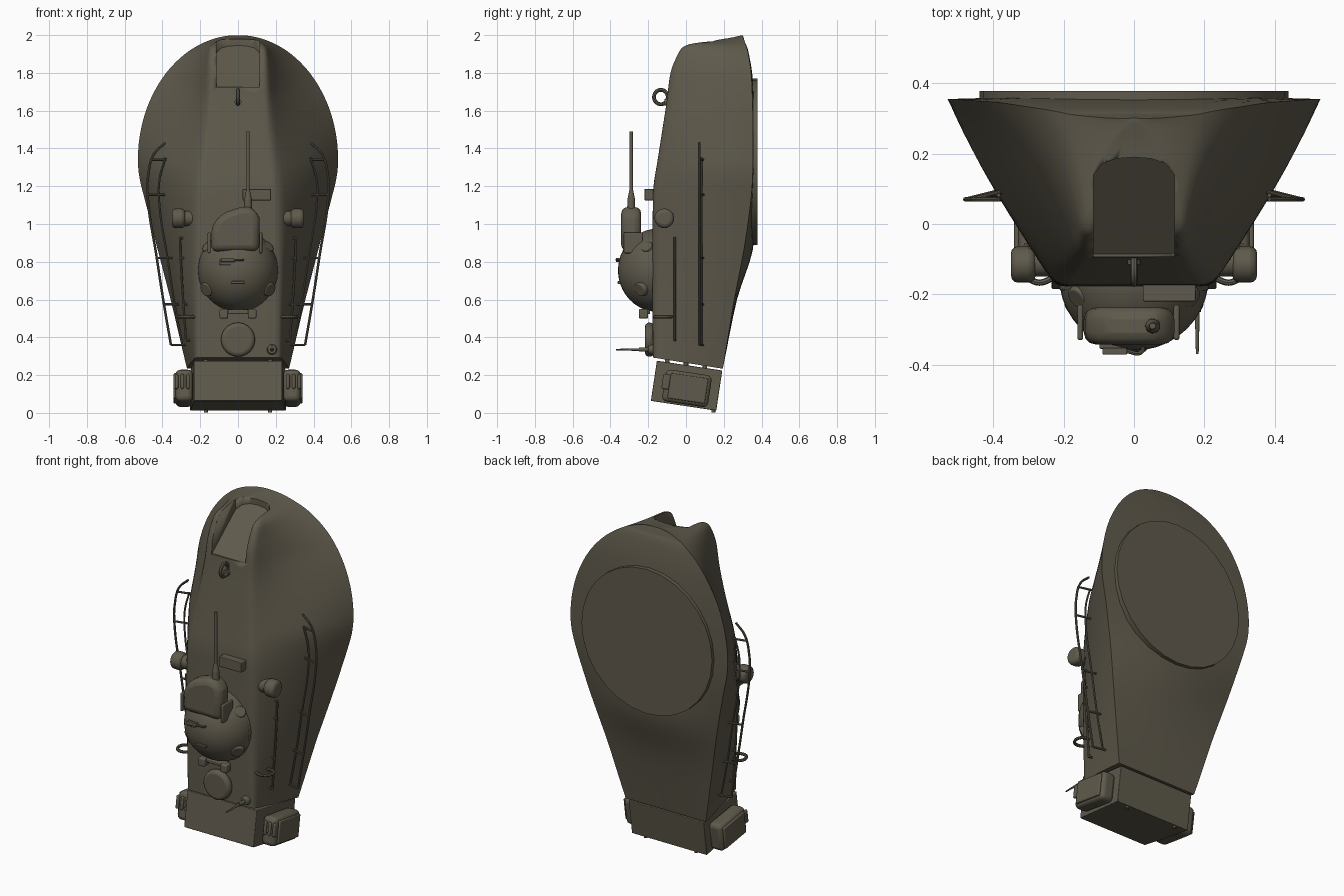
import bpy, bmesh, math
from mathutils import Vector, Matrix

if "Cube" in bpy.data.objects:
    bpy.data.objects.remove(bpy.data.objects["Cube"])

olive = bpy.data.materials.new("olive drab")
olive.use_nodes = True
olive.diffuse_color = (0.115, 0.102, 0.072, 1)
olive.node_tree.nodes["Principled BSDF"].inputs["Base Color"].default_value = olive.diffuse_color


def finish(name, bm, bevel=0, angle=35):
    bmesh.ops.recalc_face_normals(bm, faces=bm.faces)
    mesh = bpy.data.meshes.new(name)
    bm.to_mesh(mesh)
    bm.free()
    mesh.materials.append(olive)
    ob = bpy.data.objects.new(name, mesh)
    bpy.context.collection.objects.link(ob)
    if bevel:
        mod = ob.modifiers.new("bevel", "BEVEL")
        mod.width, mod.segments, mod.limit_method = bevel, 3, "ANGLE"
    bpy.ops.object.select_all(action="DESELECT")
    ob.select_set(True)
    bpy.context.view_layer.objects.active = ob
    bpy.ops.object.shade_smooth_by_angle(angle=math.radians(angle))
    return ob


def box(name, center, size, bevel=0.0, tilt=0, taper=0):
    bm = bmesh.new()
    bmesh.ops.create_cube(bm, size=1)
    for v in bm.verts:
        v.co = Vector(a * b for a, b in zip(v.co, size))
        v.co.x *= 1 + taper * (1 if v.co.y > 0 else -1)
    bm.transform(Matrix.Translation(center) @ Matrix.Rotation(math.radians(tilt), 4, "X"))
    return finish(name, bm, bevel)


def rod(name, start, end, r, r_end=None, bevel=0, sides=20):
    start, end = Vector(start), Vector(end)
    d = end - start
    bm = bmesh.new()
    bmesh.ops.create_cone(bm, cap_ends=True, segments=sides, radius1=r,
                          radius2=r if r_end is None else r_end, depth=d.length)
    bm.transform(Matrix.Translation((start + end) / 2) @ d.to_track_quat("Z", "Y").to_matrix().to_4x4())
    return finish(name, bm, bevel)


def ball(name, center, radii):
    bm = bmesh.new()
    bmesh.ops.create_uvsphere(bm, u_segments=40, v_segments=24, radius=1)
    bm.transform(Matrix.Translation(center) @ Matrix.Diagonal((*radii, 1)))
    return finish(name, bm)


def tube(name, points, r, closed=False):
    # bent bar: a bevelled curve turned into a mesh
    curve = bpy.data.curves.new(name, "CURVE")
    curve.dimensions, curve.bevel_depth, curve.bevel_resolution = "3D", r, 2
    curve.use_fill_caps = True
    spline = curve.splines.new("BEZIER")
    spline.use_cyclic_u = closed
    spline.bezier_points.add(len(points) - 1)
    for bp, p in zip(spline.bezier_points, points):
        bp.co = p
        bp.handle_left_type = bp.handle_right_type = "AUTO"
    temp = bpy.data.objects.new(name + "_path", curve)
    bpy.context.collection.objects.link(temp)
    bpy.context.view_layer.update()
    bm = bmesh.new()
    bm.from_mesh(temp.evaluated_get(bpy.context.evaluated_depsgraph_get()).to_mesh())
    bpy.data.objects.remove(temp)
    return finish(name, bm)


def prism(name, outline, y0, y1, bevel=0):
    # front outline (x, z) pulled along y
    bm = bmesh.new()
    face = bm.faces.new([bm.verts.new((x, y0, z)) for x, z in outline])
    out = bmesh.ops.extrude_face_region(bm, geom=[face])
    bmesh.ops.translate(bm, vec=(0, y1 - y0, 0),
                        verts=[v for v in out["geom"] if isinstance(v, bmesh.types.BMVert)])
    return finish(name, bm, bevel)


# --- Hull: horizontal sections lofted upward ---
# height, front half-width, front y, rim y, back centre y
rows = [(.265, .225, -.175, .195, .195), (.6, .225, -.178, .256, .27), (.86, .225, -.178, .306, .353),
        (1.07, .222, -.176, .337, .363), (1.2, .212, -.172, .35, .364), (1.34, .195, -.15, .355, .365),
        (1.5, .175, -.125, .355, .365), (1.65, .163, -.102, .352, .362), (1.8, .157, -.082, .345, .35),
        (1.9, .152, -.042, .33, .333), (1.94, .142, -.01, .32, .322), (1.96, .12, .06, .312, .313),
        (1.983, .07, .22, .305, .306), (1.999, .004, .295, .3, .301)]


def rim_width(z):
    if z > 1.34:
        return .53 * math.sqrt(1 - ((z - 1.34) / .66) ** 2)
    if z > 1.2:
        return .53 - .92 * (z - 1.34) ** 2
    return .27 + .2587 * (z - .265)


def catmull(a, b, c, d, t):
    return .5 * (2 * b + (c - a) * t + (2 * a - 5 * b + 4 * c - d) * t * t + (3 * b - a - 3 * c + d) * t ** 3)


def bezier(a, b, c, t):
    return a * (1 - t) ** 2 + b * 2 * t * (1 - t) + c * t * t


def half_section(z, wf, yf, yr, yb):
    w = max(rim_width(z), wf + .001)
    # sides bulge low down and hollow out beside the crown ridge
    hollow = min(max((z - 1.5) * 1.5, -.3), .35)
    edge, rim = Vector((wf, yf)), Vector((w, yr))
    bend = ((edge + rim) / 2).lerp(Vector((wf + .1 * (w - wf), yf + .75 * (yr - yf))), hollow)
    side = [bezier(edge, bend, rim, i / 12) for i in range(13)]
    inner = Vector((wf * .85, yf))
    corner = [bezier(inner, edge, side[1], i / 4) for i in range(5)]
    back = [Vector((w * (1 - t), yr + (yb - yr) * math.sin(t * math.pi / 2))) for t in (.1, .25, .5, .75, 1)]
    return [Vector((0, yf)), Vector((wf * .5, yf))] + corner + side[2:] + back


bm = bmesh.new()
rings = []
for i in range(len(rows) - 1):
    quad = [rows[max(i - 1, 0)], rows[i], rows[i + 1], rows[min(i + 2, len(rows) - 1)]]
    for k in range(5 if i == len(rows) - 2 else 4):
        vals = [catmull(*col, k / 4) for col in zip(*quad)]
        z = vals[0]
        half = half_section(*vals)
        loop = half + [Vector((-p.x, p.y)) for p in half[-2:0:-1]]
        slope = .16 * max(0, 1 - (z - .265) / .3)   # slanted underside
        rings.append([bm.verts.new((p.x, p.y, z - slope * p.y)) for p in loop])
for low, high in zip(rings, rings[1:]):
    for j in range(len(low)):
        n = (j + 1) % len(low)
        bm.faces.new((low[j], low[n], high[n], high[j]))
bm.faces.new(rings[0])
bm.faces.new(rings[-1])
hull = finish("hull", bm, angle=40)

# --- Open scoop cut in the crown, with a sloping floor ---
plan = [(-.115, -.3), (.115, -.3), (.115, -.085), (.115, .14), (.09, .172), (.05, .186), (0, .19),
        (-.05, .186), (-.09, .172), (-.115, .14), (-.115, -.085)]
bm = bmesh.new()
floor = [bm.verts.new((x, y, 1.725 + .8 * max(0, y + .085))) for x, y in plan]
roof = [bm.verts.new((x, y, 2.2)) for x, y in plan]
bm.faces.new(roof)
bm.faces.new([floor[i] for i in (0, 1, 2, 10)])
bm.faces.new(floor[2:])
for i in range(len(plan)):
    n = (i + 1) % len(plan)
    bm.faces.new((floor[i], floor[n], roof[n], roof[i]))
cutter = finish("scoop_cutter", bm)
cutter.hide_render = True
cutter.hide_viewport = True
cut = hull.modifiers.new("scoop", "BOOLEAN")
cut.object, cut.operation, cut.solver = cutter, "DIFFERENCE", "EXACT"
hull.modifiers.move(len(hull.modifiers) - 1, 0)

# --- Rear disc and lifting ring ---
rod("rear_disc", (0, .34, 1.33), (0, .378, 1.33), .44, sides=28)
tube("lifting_ring", [(0, -.133 + .036 * math.cos(a), 1.672 + .038 * math.sin(a))
                      for a in [math.tau * i / 12 for i in range(12)]], .01, closed=True)
rod("ring_stem", (0, -.08, 1.645), (0, -.115, 1.645), .018)

# --- Tilted base box, spacer pins and side units ---
TILT = -8.5
box("base_box", (0, .003, .144), (.487, .35, .215), .004, TILT, .04)
for x in (-.17, .17):
    rod("foot_pin", (x, .145, .002), (x, .145, .08), .01)
    for y in (-.1, 0, .1):
        rod("spacer_pin", (x, y, .2), (x, y, .3), .012)
for s in (-1, 1):
    box("side_unit", (s * .285, .005, .13), (.09, .245, .17), .025, TILT)
    box("side_unit_lid", (s * .333, .01, .13), (.016, .2, .135), .007, TILT)
    for x in (.265, .295, .325):
        box("side_unit_fin", (s * x, -.105, .165), (.018, .04, .08), .008, TILT)

# --- Ball turret ---
ball("turret", (0, -.15, .755), (.213, .21, .22))
rod("turret_collar", (0, -.16, .755), (0, -.19, .755), .212, bevel=.006, sides=40)
box("upper_slot", (-.058, -.34, .797), (.08, .03, .028), .004)
box("lower_slot", (0, -.352, .69), (.07, .02, .014), .003)
box("sight_block", (-.055, -.362, .81), (.07, .018, .022), .003)
tube("sight_bar", [(-.02, -.362, .81), (.02, -.365, .81), (.028, -.34, .81)], .006)
for s in (-1, 1):
    rod("turret_cheek", (s * .155, -.23, .66), (s * .172, -.248, .65), .042, .036, .005)
    rod("turret_ear", (s * .15, -.2, .87), (s * .166, -.212, .885), .036, .03, .005)
    box("hinge_lug", (s * .075, -.225, .525), (.045, .05, .05), .008)
    box("mount_bracket", (-.016 + s * .137, -.28, .9), (.016, .1, .11), .006)
box("hinge_bar", (0, -.21, .535), (.15, .04, .025), .006)

# --- Gun housing and barrel ---
prism("gun_housing", [(-.145, .855), (.112, .855), (.115, 1.03), (.1, 1.07), (.06, 1.09), (.01, 1.088),
                      (-.06, 1.065), (-.115, 1.03), (-.138, .98)], -.343, -.237, .035)
rod("gun_sleeve", (.053, -.29, 1.06), (.053, -.29, 1.13), .022, .02)
rod("gun_neck", (.053, -.29, 1.13), (.053, -.29, 1.18), .02, .01)
rod("gun_barrel", (.053, -.29, 1.17), (.053, -.29, 1.49), .009)

# --- Front fittings ---
box("front_plate", (.1, -.195, 1.155), (.15, .05, .06), .004)
rod("round_cover", (0, -.17, .388), (0, -.217, .388), .09, bevel=.02, sides=32)
rod("probe_base", (.18, -.17, .335), (.18, -.2, .335), .028, .022, .004)
rod("probe", (.18, -.2, .335), (.18, -.25, .335), .011)
rod("probe_tip", (.18, -.25, .335), (.18, -.37, .335), .007, .004)

# --- Lamps, handles and rails on both sides ---
for s in (-1, 1):
    rod("lamp_body", (s * .235, -.11, 1.03), (s * .3, -.11, 1.03), .04, bevel=.006)
    rod("lamp_head", (s * .28, -.115, 1.03), (s * .35, -.115, 1.03), .052, bevel=.02)
    rod("lamp_arm", (s * .23, -.08, 1.03), (s * .3, -.075, 1.03), .025)

    tube("side_handle", [(s * x, y, .508) for x, y in
                         ((.22, -.15), (.28, -.165), (.312, -.13), (.3, -.085), (.25, -.08))], .009)

    # ladder of two rails joined to the hull by rungs
    long_rail = [(.385, 1.43), (.445, 1.37), (.475, 1.26), (.478, 1.15), (.43, .82), (.392, .575), (.355, .36)]
    tube("outer_rail", [(s * x, .07, z) for x, z in long_rail], .0065)
    tube("inner_rail", [(s * (x - .06), .082, z - .02) for x, z in long_rail[1:-1]] + [(s * .295, .082, .36)], .0055)
    for x, z in ((.465, 1.34), (.478, 1.155), (.43, .82), (.392, .575), (.355, .36)):
        rod("rung", (s * x, .07, z), (s * (x - .1), .095, z), .006, sides=10)

    tube("short_rail", [(s * .308, -.06, .93), (s * .3, -.06, .75), (s * .275, -.06, .38)], .006)
    for x, z in ((.308, .925), (.303, .82), (.289, .575), (.275, .385)):
        rod("short_standoff", (s * x, -.06, z), (s * (x - .06), -.05, z), .006, sides=10)
